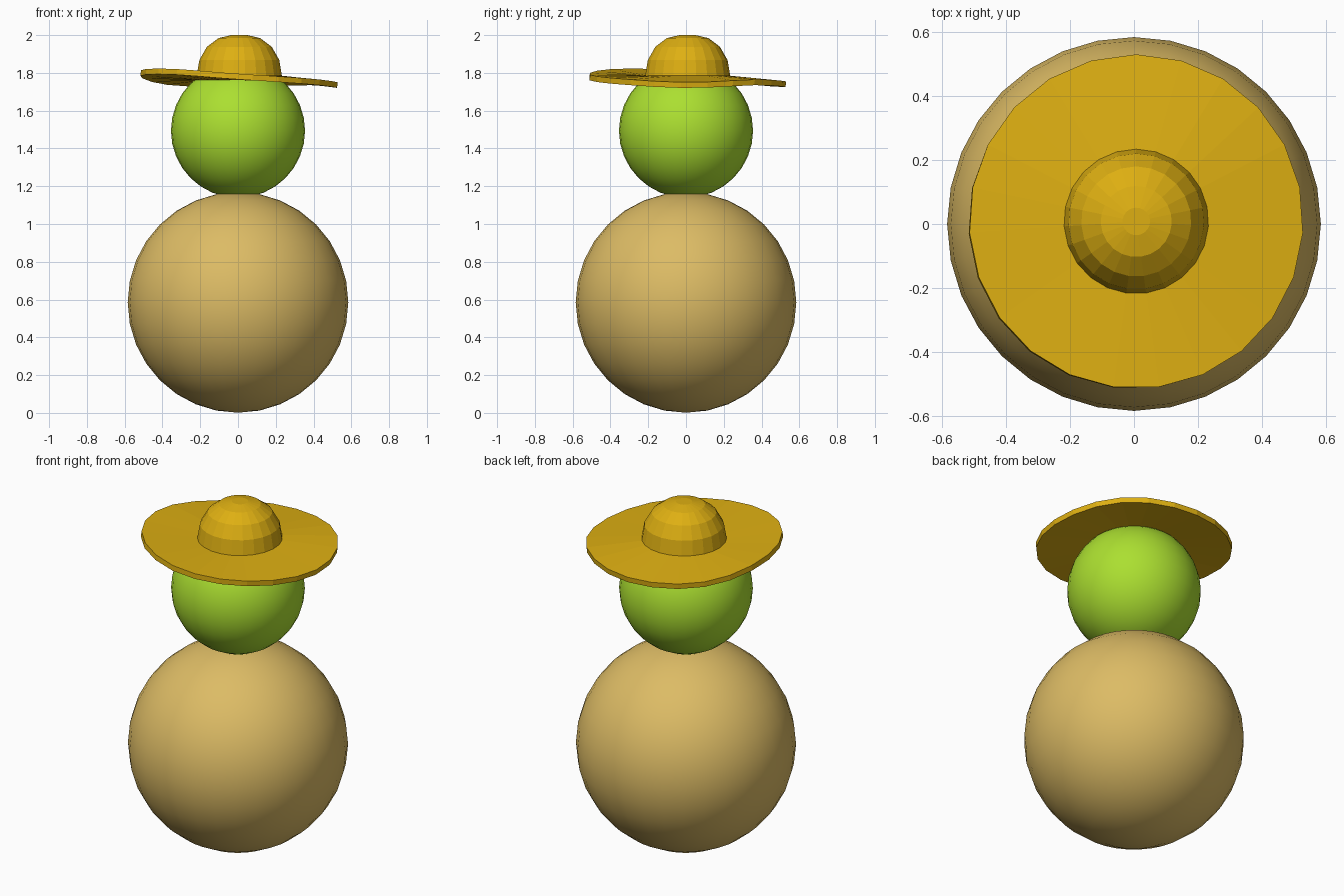
import bpy
import bmesh
import math

if "Cube" in bpy.data.objects:
    bpy.data.objects.remove(bpy.data.objects["Cube"])


def paint(obj, name, rgb):
    mat = bpy.data.materials.new(name)
    mat.diffuse_color = (*rgb, 1)
    mat.use_nodes = True
    mat.node_tree.nodes["Principled BSDF"].inputs["Base Color"].default_value = mat.diffuse_color
    obj.data.materials.append(mat)


def ball(name, radius, z, rgb):
    bpy.ops.mesh.primitive_uv_sphere_add(segments=32, ring_count=16, radius=radius, location=(0, 0, z))
    obj = bpy.context.object
    obj.name = name
    bpy.ops.object.shade_smooth()
    paint(obj, name + "_colour", rgb)


# Body and head
ball("body", 0.584, 0.585, (0.72, 0.50, 0.13))
ball("head", 0.355, 1.494, (0.41, 0.74, 0.03))

# Brim edge heights every 45 degrees, starting at +x
EDGE = [1.75, 1.765, 1.755, 1.765, 1.812, 1.822, 1.795, 1.77]


def edge_height(angle):
    t = (angle / (math.pi / 4)) % 8
    i = int(t) % 8
    f = t - int(t)
    a, b, c, d = (EDGE[(i + k) % 8] for k in (-1, 0, 1, 2))
    return b + 0.5 * f * (c - a + f * (2 * a - 5 * b + 4 * c - d + f * (3 * (b - c) + d - a)))


# Hat: faceted crown and wavy brim, one sheet with thickness
SIDES = 23
CX, CY = 0.007, 0.008
CROWN = [(0.226, 1.785), (0.212, 1.868), (0.172, 1.938), (0.111, 1.984), (0.043, 2.0)]

bm = bmesh.new()
angles = [math.pi / 2 + 2 * math.pi * i / SIDES for i in range(SIDES)]
rings = [[bm.verts.new((CX + 0.522 * math.cos(a), CY + 0.522 * math.sin(a), edge_height(a)))
          for a in angles]]
for r, z in CROWN:
    rings.append([bm.verts.new((CX + r * math.cos(a), CY + r * math.sin(a), z)) for a in angles])
for low, high in zip(rings, rings[1:]):
    for i in range(SIDES):
        j = (i + 1) % SIDES
        bm.faces.new((low[i], low[j], high[j], high[i]))
bm.faces.new(rings[-1])
mesh = bpy.data.meshes.new("hat")
bm.to_mesh(mesh)
bm.free()
hat = bpy.data.objects.new("hat", mesh)
bpy.context.collection.objects.link(hat)
paint(hat, "hat_colour", (0.73, 0.43, 0.006))
thick = hat.modifiers.new("thickness", 'SOLIDIFY')
thick.thickness = 0.03
thick.offset = -1
